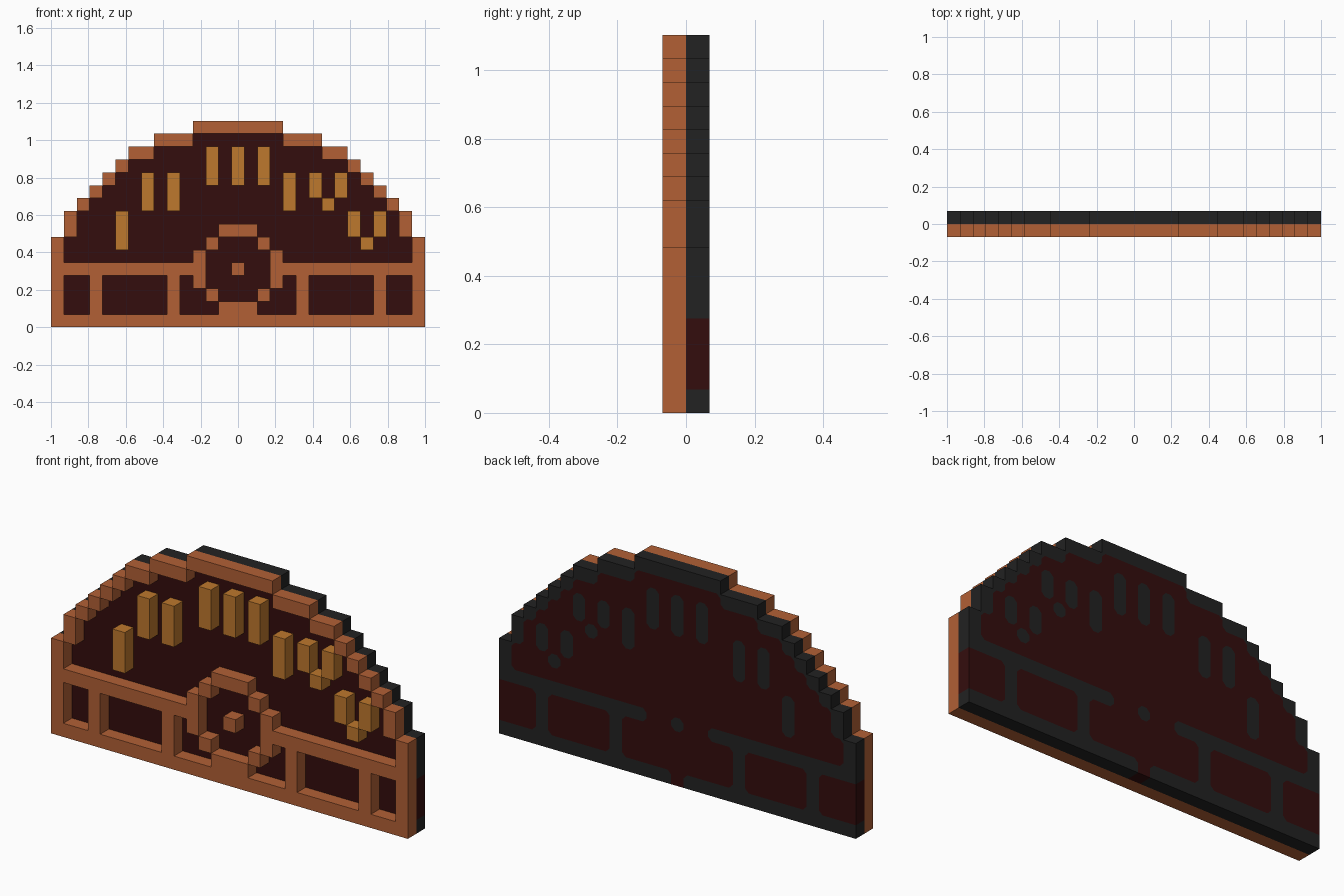
import bpy, bmesh

if "Cube" in bpy.data.objects:
    bpy.data.objects.remove(bpy.data.objects["Cube"], do_unlink=True)

COLS = 29
CELL = 2 / COLS
CUT = 0.3  # corner cut of the inlay on the back


def material(name, rgb):
    m = bpy.data.materials.new(name)
    m.use_nodes = True
    m.diffuse_color = (*rgb, 1)
    m.node_tree.nodes["Principled BSDF"].inputs["Base Color"].default_value = (*rgb, 1)
    return m


copper = material("copper", (0.445, 0.117, 0.036))
gold = material("gold", (0.515, 0.188, 0.026))
maroon = material("dark maroon", (0.034, 0.004, 0.004))
charcoal = material("charcoal", (0.016, 0.016, 0.016))


def block(c0, c1, r0, r1):
    """Cells in an inclusive range of columns and rows."""
    return {(c, r) for c in range(c0, c1 + 1) for r in range(r0, r1 + 1)}


def mirrored(cells):
    return cells | {(COLS - 1 - c, r) for c, r in cells}


def corners(c, r):
    return [(c, r), (c + 1, r), (c + 1, r + 1), (c, r + 1)]


def add_face(bm, points, mat=0):
    """points: (column, layer, row) in cell units."""
    verts = [bm.verts.new((x * CELL - 1, y * CELL, z * CELL)) for x, y, z in points]
    bm.faces.new(verts).material_index = mat


def add_sides(bm, cell, solid, y0, y1, mat=0):
    c, r = cell
    pts = corners(c, r)
    for n, step in enumerate([(0, -1), (1, 0), (0, 1), (-1, 0)]):
        if (c + step[0], r + step[1]) not in solid:
            (ax, az), (bx, bz) = pts[n], pts[(n + 1) % 4]
            add_face(bm, [(bx, y0, bz), (ax, y0, az), (ax, y1, az), (bx, y1, bz)], mat)


def finish(bm, name, mats):
    bmesh.ops.remove_doubles(bm, verts=bm.verts[:], dist=CELL / 100)
    mesh = bpy.data.meshes.new(name)
    bm.to_mesh(mesh)
    bm.free()
    for m in mats:
        mesh.materials.append(m)
    bpy.context.collection.objects.link(bpy.data.objects.new(name, mesh))


# Stepped dome outline: first column of each row, bottom to top
starts = [0] * 7 + [1, 1, 2, 3, 4, 5, 6, 8, 11]
outline = set()
for row, start in enumerate(starts):
    outline |= block(start, COLS - 1 - start, row, row)

# Rim: each row reaches in to the start of the row above
rim = set()
for row, start in enumerate(starts):
    inner = starts[row + 1] if row + 1 < len(starts) else COLS // 2 + 1
    rim |= block(start, max(start, inner - 1), row, row)
rim = mirrored(rim)

# Front parts
posts = mirrored(block(3, 3, 1, 3) | block(9, 9, 1, 3))
rail = mirrored(block(0, 11, 4, 4))
sill = block(0, COLS - 1, 0, 0)
frame = rim | posts | rail | sill
ring = mirrored(block(11, 11, 3, 5) | {(12, 2), (12, 6)})
ring |= block(13, 15, 1, 1) | block(13, 15, 7, 7)
ring -= frame
hub = {(14, 4)}

# Raised gold marks: upright bars and two V shapes
bars = block(5, 5, 6, 8)
for col in (7, 9, 18):
    bars |= block(col, col, 9, 11)
for col in (12, 14, 16):
    bars |= block(col, col, 11, 13)
for col, row in ((20, 9), (23, 6)):
    bars |= block(col, col, row + 1, row + 2) | block(col + 2, col + 2, row + 1, row + 2)
    bars.add((col + 1, row))

raised = frame | ring | hub | bars
for name, cells, mat in (("front_frame", frame, copper), ("centre_ring", ring, copper),
                         ("centre_hub", hub, copper), ("gold_bars", bars, gold)):
    bm = bmesh.new()
    for cell in sorted(cells):
        add_face(bm, [(x, -1, z) for x, z in corners(*cell)])
        add_sides(bm, cell, raised, -1, 0)
    finish(bm, name, [mat])

# Backing panel: charcoal bands inlaid in maroon
dark = (frame | hub | bars) - mirrored(block(0, 0, 1, 3)) - {(14, 0)}
bm = bmesh.new()
for cell in sorted(outline):
    c, r = cell
    mat = 0 if cell in dark else 1
    add_sides(bm, cell, outline, 0, 1, mat)
    if cell not in raised:
        add_face(bm, [(x, 0, z) for x, z in corners(c, r)], 1)

    def differs(other):
        return other in outline and (other in dark) != (cell in dark)

    # Rear face, with cut corners where the two colours meet
    pts = corners(c, r)
    shape = []
    for n, (sx, sz) in enumerate([(-1, -1), (1, -1), (1, 1), (-1, 1)]):
        (x, z), prev, nxt = pts[n], pts[n - 1], pts[(n + 1) % 4]
        diagonal = (c + sx, r + sz)
        cut = differs((c + sx, r)) and differs((c, r + sz))
        if cut and (cell in dark or diagonal not in outline or differs(diagonal)):
            a, b = [(x + (q[0] - x) * CUT, 1, z + (q[1] - z) * CUT) for q in (prev, nxt)]
            add_face(bm, [b, (x, 1, z), a], 1 - mat)
            shape += [a, b]
        else:
            shape.append((x, 1, z))
    add_face(bm, shape[::-1], mat)
finish(bm, "backing_panel", [charcoal, maroon])
